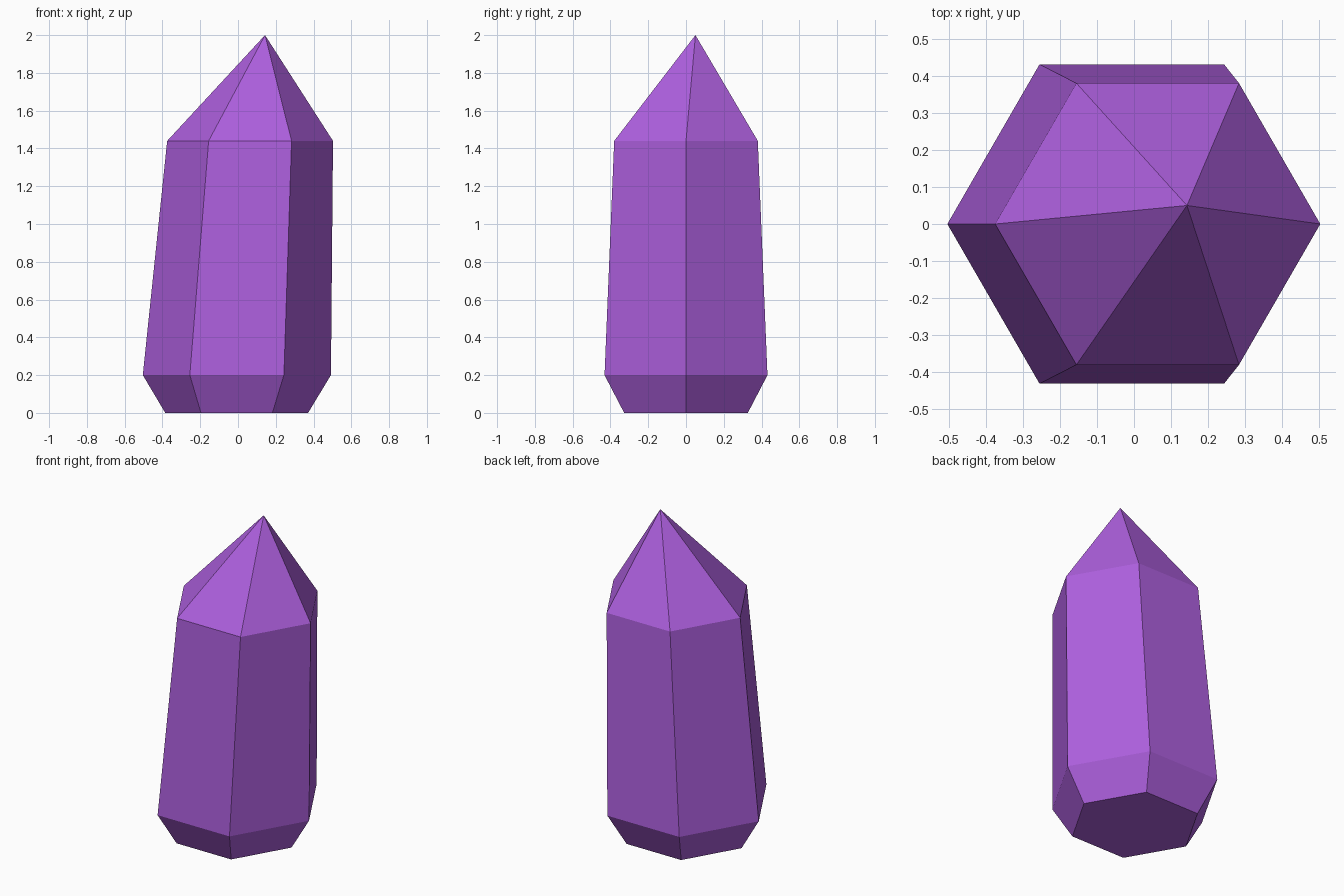
import bpy, bmesh, math

if "Cube" in bpy.data.objects:
    bpy.data.objects.remove(bpy.data.objects["Cube"])

SIDES = 6

# Purple crystal material
purple = bpy.data.materials.new("crystal_purple")
purple.diffuse_color = (0.42, 0.115, 0.73, 1.0)
purple.use_nodes = True
purple.node_tree.nodes["Principled BSDF"].inputs["Base Color"].default_value = purple.diffuse_color

# Hexagonal rings: centre x, radius, height
RINGS = [(-0.007, 0.378, 0.0), (-0.006, 0.498, 0.2), (0.064, 0.439, 1.44)]
TIP = (0.143, 0.05, 2.0)

bm = bmesh.new()


def ring(cx, radius, z):
    angles = [math.tau * i / SIDES for i in range(SIDES)]
    return [bm.verts.new((cx + radius * math.cos(a), radius * math.sin(a), z))
            for a in angles]


rings = [ring(*r) for r in RINGS]
tip = bm.verts.new(TIP)

# Flat base
bm.faces.new(list(reversed(rings[0])))

for i in range(SIDES):
    j = (i + 1) % SIDES
    # Flared foot and leaning shaft
    for low, high in zip(rings, rings[1:]):
        bm.faces.new((low[i], low[j], high[j], high[i]))
    # Off-centre point
    bm.faces.new((rings[-1][i], rings[-1][j], tip))

bmesh.ops.recalc_face_normals(bm, faces=bm.faces)
mesh = bpy.data.meshes.new("crystal")
bm.to_mesh(mesh)
bm.free()
mesh.materials.append(purple)
crystal = bpy.data.objects.new("crystal", mesh)
bpy.context.collection.objects.link(crystal)
